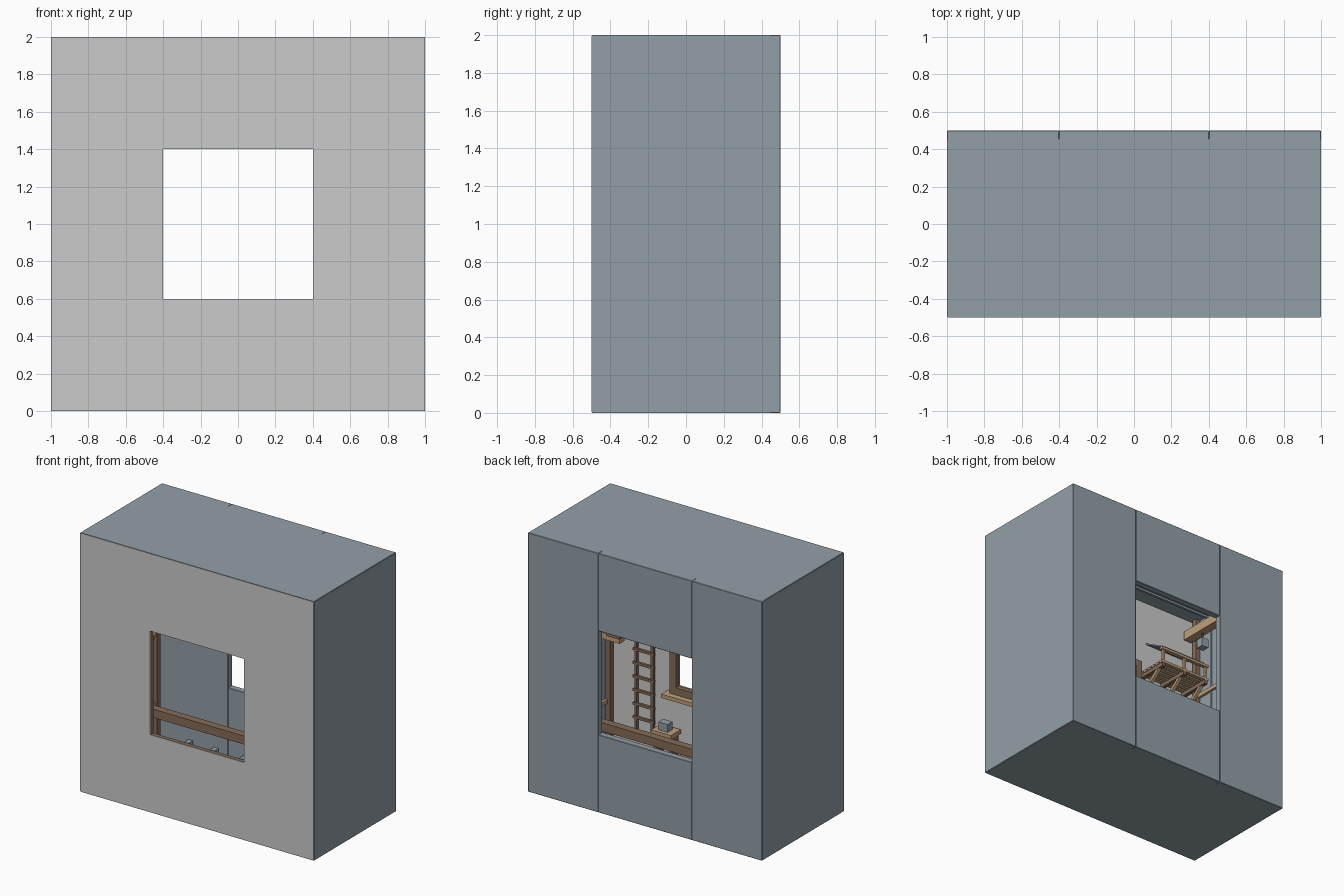
import bpy, bmesh, math
from mathutils import Vector

if "Cube" in bpy.data.objects:
    bpy.data.objects.remove(bpy.data.objects["Cube"])


def material(name, rgb):
    m = bpy.data.materials.new(name)
    m.diffuse_color = (*rgb, 1)
    m.use_nodes = True
    m.node_tree.nodes["Principled BSDF"].inputs["Base Color"].default_value = m.diffuse_color
    return m


SLATE = material("slate blue", (0.29, 0.35, 0.39))
PALE = material("pale grey", (0.60, 0.60, 0.60))
WOOD = material("light wood", (0.52, 0.35, 0.20))
BROWN = material("brown wood", (0.24, 0.15, 0.10))
CLOTH = material("cloth blue", (0.26, 0.38, 0.48))


def finish(name, bm, mat):
    mesh = bpy.data.meshes.new(name)
    bmesh.ops.recalc_face_normals(bm, faces=bm.faces)
    bm.to_mesh(mesh)
    bm.free()
    mesh.materials.append(mat)
    ob = bpy.data.objects.new(name, mesh)
    bpy.context.collection.objects.link(ob)
    return ob


def box(name, x, y, z, mat, bevel=0):
    """Box given by its (min, max) range on each axis."""
    bm = bmesh.new()
    bmesh.ops.create_cube(bm, size=1)
    for v in bm.verts:
        v.co = Vector([(r[0] + r[1]) / 2 + c * (r[1] - r[0])
                       for r, c in zip((x, y, z), v.co)])
    ob = finish(name, bm, mat)
    if bevel:
        mod = ob.modifiers.new("edge", "BEVEL")
        mod.width, mod.segments = bevel, 1
    return ob


def bar(name, a, b, w, mat):
    """Square bar between two points."""
    a, b = Vector(a), Vector(b)
    bm = bmesh.new()
    bmesh.ops.create_cube(bm, size=1)
    for v in bm.verts:
        v.co = Vector((v.co.x * w, v.co.y * w, v.co.z * (b - a).length))
    ob = finish(name, bm, mat)
    ob.location = (a + b) / 2
    ob.rotation_euler = (b - a).to_track_quat('Z', 'Y').to_euler()
    return ob


def ring(name, outer, inner, y, mat):
    """Square wall with a square opening, centred on z = 1."""
    bm = bmesh.new()
    corners = [(-1, -1), (1, -1), (1, 1), (-1, 1)]
    loops = [[bm.verts.new((cx * s, yy, 1 + cz * s)) for cx, cz in corners]
             for s, yy in ((outer, y[0]), (inner, y[0]), (inner, y[1]), (outer, y[1]))]
    for k in range(4):
        p, q = loops[k], loops[(k + 1) % 4]
        for i in range(4):
            j = (i + 1) % 4
            bm.faces.new((p[i], p[j], q[j], q[i]))
    return finish(name, bm, mat)


# Outer shell: thin slabs, pale front wall with a square opening
T = 0.01
ring("front_wall", 0.996, 0.4, (-0.5, -0.49), PALE)
for s in (-1, 1):
    x = sorted((s, s * (1 - T)))
    box("side_wall", x, (-0.498, 0.455), (0.004, 1.996), SLATE)
box("roof", (-0.996, 0.996), (-0.498, 0.455), (2 - T, 2), SLATE)
box("floor", (-0.996, 0.996), (-0.498, 0.455), (0, T), SLATE)

# Thick back wall from four panels around the opening
for s in (-1, 1):
    x = sorted((s, s * 0.4))
    box("back_side_panel", x, (0.45, 0.5), (0, 2), SLATE, 0.003)
box("back_top_panel", (-0.4, 0.4), (0.45, 0.5), (1.4, 2), SLATE, 0.003)
box("back_bottom_panel", (-0.4, 0.4), (0.45, 0.5), (0, 0.6), SLATE, 0.003)

# Wooden frame and sill inside the front opening
ring("window_frame", 0.46, 0.405, (-0.49, -0.455), BROWN)
box("window_sill", (-0.5, 0.5), (-0.49, -0.41), (0.51, 0.54), WOOD)

# Long beam across the room with end braces
box("long_beam", (-0.99, 0.99), (0.06, 0.12), (0.42, 0.485), BROWN)
for s in (-1, 1):
    bar("beam_brace", (s * 0.98, 0.09, 0.25), (s * 0.8, 0.09, 0.42), 0.035, WOOD)

# Posts and rails against the side walls
for s in (-1, 1):
    for y in (-0.45, 0.39):
        x = sorted((s * 0.99, s * 0.95))
        box("wall_post", x, (y - 0.02, y + 0.02), (T, 1.99), BROWN)
    for z in (0.35, 0.95, 1.35):
        x = sorted((s * 0.99, s * 0.97))
        box("wall_rail", x, (-0.47, 0.41), (z - 0.015, z + 0.015), WOOD)
    for i in range(4):
        y = -0.3 + i * 0.18
        x = sorted((s * 0.99, s * 0.982))
        box("wall_batten", x, (y - 0.008, y + 0.008), (T, 1.99), SLATE)

# Battens under the roof
for i in range(5):
    y = -0.35 + i * 0.17
    box("roof_batten", (-0.99, 0.99), (y - 0.01, y + 0.01), (1.975, 1.99), SLATE)

# Ladder on the inside of the front wall
for x in (0.60, 0.74):
    box("ladder_rail", (x - 0.01, x + 0.01), (-0.465, -0.44), (0.12, 1.6), BROWN)
for i in range(14):
    z = 0.18 + i * 0.105
    box("ladder_rung", (0.58, 0.76), (-0.455, -0.435), (z - 0.01, z + 0.01), BROWN)

# Bracket beams with hanging lamps
box("upper_beam", (-0.94, -0.87), (-0.47, -0.1), (1.80, 1.87), WOOD)
box("right_bracket", (0.83, 0.99), (-0.43, -0.36), (1.38, 1.44), WOOD)
for x, y, z in ((-0.905, -0.3, 1.80), (0.86, -0.395, 1.38)):
    box("lamp_cord", (x - 0.006, x + 0.006), (y - 0.006, y + 0.006), (z - 0.06, z), BROWN)
    box("lamp", (x - 0.03, x + 0.03), (y - 0.03, y + 0.03), (z - 0.13, z - 0.06), SLATE)

# Planter on a stub beam
box("planter_bracket", (0.82, 0.99), (-0.42, -0.36), (0.86, 0.91), WOOD)
box("planter", (0.80, 0.91), (-0.45, -0.33), (0.91, 1.02), BROWN)

# Balcony with slatted deck and railing
for i in range(6):
    y = -0.47 + i * 0.045
    box("deck_slat", (-0.9, -0.46), (y - 0.016, y + 0.016), (1.36, 1.38), WOOD)
for x in (-0.88, -0.68, -0.48):
    box("deck_joist", (x - 0.015, x + 0.015), (-0.49, -0.23), (1.33, 1.36), BROWN)
    box("railing_post", (x - 0.01, x + 0.01), (-0.25, -0.23), (1.38, 1.48), WOOD)
    bar("deck_brace", (x, -0.48, 1.18), (x, -0.28, 1.34), 0.025, WOOD)
box("railing", (-0.9, -0.46), (-0.255, -0.225), (1.47, 1.49), WOOD)

# Striped awning, sloped away from the front wall
N = 8
x0, step = -0.9, 0.048
for i in range(N):
    p = bar("awning_stripe", (x0 + (i + .5) * step, -0.48, 1.64),
            (x0 + (i + .5) * step, -0.28, 1.53), 1, CLOTH if i % 2 else WOOD)
    p.scale = (step, 0.01, 1)

# Workbench and crates near the front wall
box("bench_top", (0.38, 0.55), (-0.48, -0.36), (0.24, 0.27), WOOD)
for x in (0.40, 0.53):
    box("bench_leg", (x - 0.015, x + 0.015), (-0.46, -0.38), (T, 0.24), BROWN)
box("bench_block", (0.43, 0.51), (-0.45, -0.39), (0.27, 0.33), SLATE)
for x, w in ((0.27, 0.10), (-0.65, 0.14), (-0.82, 0.12)):
    box("crate", (x - w / 2, x + w / 2), (-0.47, -0.47 + w), (T, T + w), WOOD)
    box("crate_lid", (x - w / 2 - .006, x + w / 2 + .006), (-0.476, -0.464 + w),
        (T + w, T + w + 0.015), BROWN)

# Small blocks along the foot of the back wall
for x in (-0.72, -0.5, -0.25, 0.05, 0.4):
    box("foot_block", (x - 0.02, x + 0.02), (0.40, 0.45), (0.07, 0.11), SLATE)
